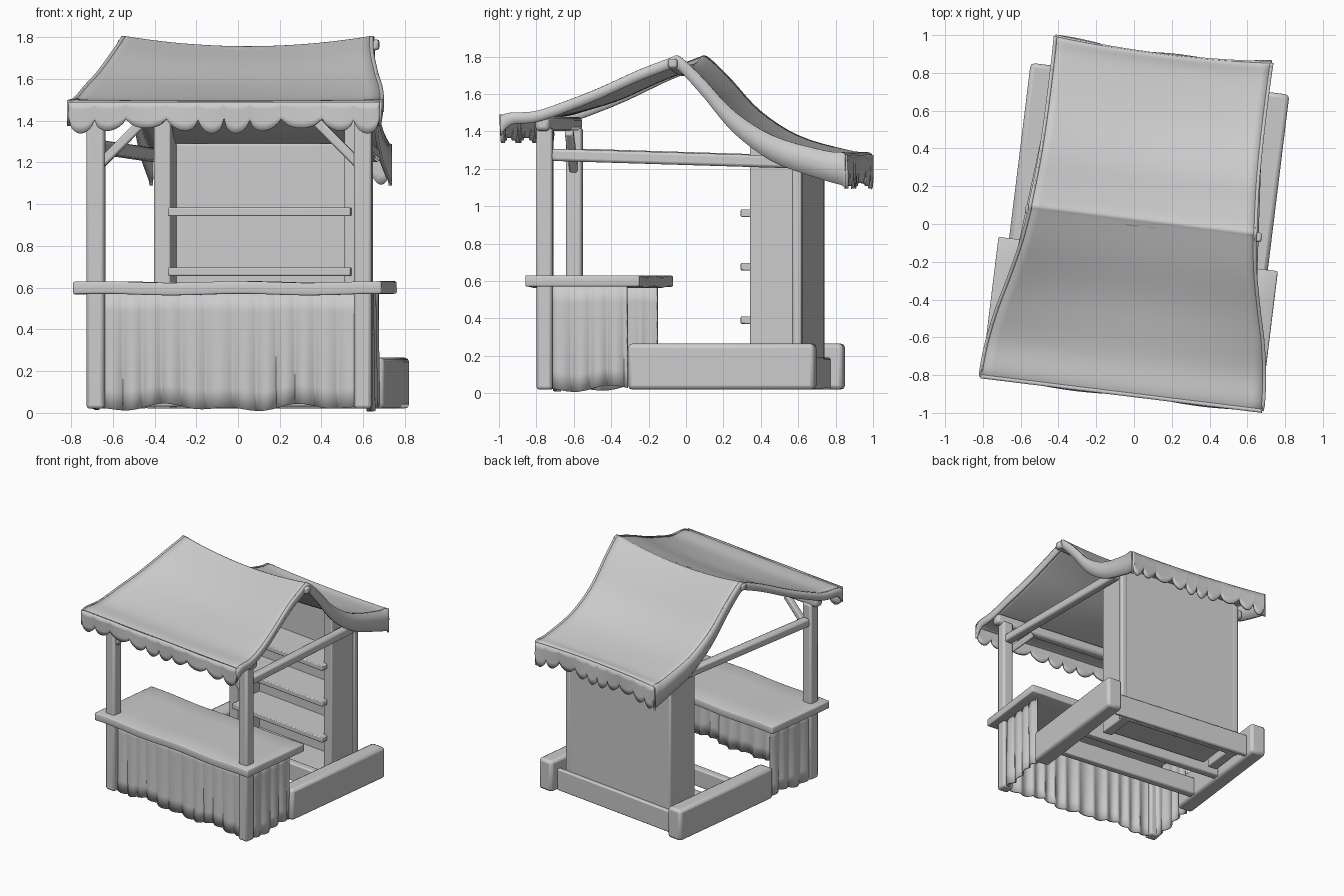
import bpy, bmesh, math
from mathutils import Vector, Matrix

if "Cube" in bpy.data.objects:
    bpy.data.objects.remove(bpy.data.objects["Cube"])

TURN = math.radians(-7)   # the whole stall stands slightly turned
CU = 0.043                # middle of the stall across its width

grey = bpy.data.materials.new("light_grey")
grey.diffuse_color = (0.6, 0.6, 0.6, 1)
grey.use_nodes = True
grey.node_tree.nodes["Principled BSDF"].inputs["Base Color"].default_value = grey.diffuse_color


def finish(name, bm, smooth=40):
    me = bpy.data.meshes.new(name)
    bm.to_mesh(me)
    bm.free()
    me.materials.append(grey)
    ob = bpy.data.objects.new(name, me)
    bpy.context.collection.objects.link(ob)
    ob.rotation_euler.z = TURN
    bpy.ops.object.select_all(action='DESELECT')
    ob.select_set(True)
    bpy.context.view_layer.objects.active = ob
    bpy.ops.object.shade_smooth_by_angle(angle=math.radians(smooth))
    return ob


def bevel(ob, width, segments=2):
    m = ob.modifiers.new("bevel", 'BEVEL')
    m.width, m.segments = width, segments
    return ob


def box(name, lo, hi, edge=0.01):
    lo, hi = Vector(lo), Vector(hi)
    bm = bmesh.new()
    bmesh.ops.create_cube(bm, size=1)
    bmesh.ops.scale(bm, vec=hi - lo, verts=bm.verts)
    bmesh.ops.translate(bm, vec=(lo + hi) / 2, verts=bm.verts)
    return bevel(finish(name, bm), edge)


def bar(name, p, q, w, d, edge=0.015, sag=0):
    """Squared timber running from p to q, bending down by sag in the middle."""
    p, q = Vector(p), Vector(q)
    axis = (q - p).normalized()
    side = axis.cross(Vector((0, 1, 0) if abs(axis.y) < 0.9 else (1, 0, 0))).normalized()
    rot = Matrix((side, axis.cross(side), axis)).transposed().to_4x4()
    bm = bmesh.new()
    bmesh.ops.create_cube(bm, size=1)
    bmesh.ops.scale(bm, vec=(w, d, (q - p).length), verts=bm.verts)
    bmesh.ops.transform(bm, matrix=Matrix.Translation((p + q) / 2) @ rot, verts=bm.verts)
    if sag:
        for k in range(1, 10):
            bmesh.ops.bisect_plane(bm, geom=bm.verts[:] + bm.edges[:] + bm.faces[:],
                                   plane_co=p.lerp(q, k / 10), plane_no=axis)
        for v in bm.verts:
            t = (v.co - p).dot(axis) / (q - p).length
            v.co.z -= sag * 4 * t * (1 - t)
    return bevel(finish(name, bm), edge)


def sheet(name, func, n, m, thick, offset=0):
    """Cloth grid: func(s, t) with s and t from 0 to 1."""
    bm = bmesh.new()
    g = [[bm.verts.new(func(i / n, j / m)) for j in range(m + 1)] for i in range(n + 1)]
    for i in range(n):
        for j in range(m):
            bm.faces.new((g[i][j], g[i + 1][j], g[i + 1][j + 1], g[i][j + 1]))
    ob = finish(name, bm, 60)
    s = ob.modifiers.new("thickness", 'SOLIDIFY')
    s.thickness, s.offset = thick, offset
    return ob


def spline(pts, t):
    """Smooth curve through pts, t from 0 to 1."""
    x = t * (len(pts) - 1)
    k = min(int(x), len(pts) - 2)
    f = x - k
    a, b, c, d = (Vector(pts[max(0, min(len(pts) - 1, k + o))]) for o in (-1, 0, 1, 2))
    return 0.5 * (2 * b + (c - a) * f + (2 * a - 5 * b + 4 * c - d) * f * f
                  + (3 * b - a - 3 * c + d) * f ** 3)


# ---- roof cloth: (depth, height, half width, sag) from front to back
FRONT = [(-0.90, 1.485, 0.75, 0.0), (-0.85, 1.50, 0.752, 0.005), (-0.71, 1.51, 0.74, 0.01),
         (-0.535, 1.57, 0.71, 0.03), (-0.375, 1.635, 0.67, 0.045), (-0.17, 1.73, 0.625, 0.05),
         (0.01, 1.80, 0.60, 0.05)]
BACK = [(0.01, 1.80, 0.60, 0.05), (0.05, 1.798, 0.60, 0.05), (0.17, 1.685, 0.59, 0.05),
        (0.335, 1.51, 0.58, 0.045), (0.55, 1.375, 0.575, 0.03), (0.82, 1.298, 0.575, 0.01),
        (0.92, 1.288, 0.577, 0.0), (0.935, 1.27, 0.577, 0.0)]


def roof(s, t):
    v, z, half, sag = spline(FRONT, t * 2) if t <= 0.5 else spline(BACK, t * 2 - 1)
    x = 2 * s - 1
    if t > 0.8:                       # back hem bows inward
        v -= 0.03 * (1 - x * x) * (t - 0.8) * 5
    return Vector((CU + half * x, v, z - sag * (1 - x * x)))


sheet("roof_cloth", roof, 24, 60, 0.025, -1)


def valance(end, drop, scallops):
    """Hanging edge with uneven lobes split by narrow notches."""
    def f(s, t):
        p = roof(s, end)
        uneven = s + 0.02 * math.sin(2 * math.pi * 2 * s)
        lobe = abs(math.sin(math.pi * scallops * uneven)) ** 0.45
        length = drop * (0.5 + 0.5 * lobe) * (0.93 + 0.09 * math.cos(4 * math.pi * s))
        p.z += 0.005 - t * length
        p.y += 0.006 * t * math.sin(14 * s)
        return p
    return f


sheet("front_valance", valance(0, 0.15, 10), 120, 4, 0.02)
sheet("back_valance", valance(1, 0.18, 10), 120, 4, 0.02)


def side_hem(s_edge):
    def f(s, t):
        p = roof(s_edge, s)
        depth = 0.06 + 0.12 * max(0, min(1, (s - 0.5) * 2.3)) + 0.05 * max(0, 1 - s * 10)
        p.z -= t * depth
        return p
    return f


for side, s in (("left", 0), ("right", 1)):
    sheet(side + "_roof_hem", side_hem(s), 60, 2, 0.018)

# ---- timber frame
bar("ridge_pole", (-0.58, 0.01, 1.765), (0.68, 0.01, 1.765), 0.05, 0.05, 0.012, 0.045)
bar("front_beam", (CU - 0.73, -0.68, 1.44), (CU + 0.73, -0.68, 1.44), 0.075, 0.075, 0.02)
for side, k in (("left", -1), ("right", 1)):
    u = CU + k * 0.645
    bar(side + "_front_post", (u, -0.675, 0.02), (u, -0.675, 1.42), 0.085, 0.085)
    bar(side + "_brace", (u - k * 0.02, -0.675, 1.19), (u - k * 0.23, -0.675, 1.40), 0.045, 0.045, 0.01)
    bar(side + "_side_beam", (u, -0.64, 1.275), (CU + k * 0.53, 0.66, 1.235), 0.065, 0.065)

# ---- counter top, slightly uneven
bm = bmesh.new()
bmesh.ops.create_grid(bm, x_segments=16, y_segments=4, size=1)
for v in bm.verts:
    v.co = Vector((CU - 0.002 + 0.745 * v.co.x, -0.4625 + 0.3075 * v.co.y,
                   0.627 + 0.004 * math.sin(7 * v.co.x + 1)))
top = finish("counter_top", bm)
sol = top.modifiers.new("thickness", 'SOLIDIFY')
sol.thickness, sol.offset = 0.06, -1
bevel(top, 0.008)

# ---- pleated skirt hung around three sides of the counter
L, R, F, B, RAD = CU - 0.66, CU + 0.66, -0.67, -0.23, 0.05
path = [(L, B), (L, F + RAD), (L + RAD, F), (R - RAD, F), (R, F + RAD), (R, B)]
path = [Vector(p) for p in path]
lengths = [(b - a).length for a, b in zip(path, path[1:])]


def skirt(s, t):
    d = s * sum(lengths)
    k = 0
    while k < len(lengths) - 1 and d > lengths[k]:
        d -= lengths[k]
        k += 1
    run = (path[k + 1] - path[k]).normalized()
    p = path[k] + run * d
    fold = abs(math.sin(math.pi * 20 * s + 0.6 * math.sin(20 * s))) - 0.5
    p += Vector((run.y, -run.x)) * fold * (0.008 + 0.018 * t)
    low = 0.025 + 0.02 * math.sin(31 * s) * math.sin(11 * s + 1)
    return Vector((p.x, p.y, 0.58 + (low - 0.58) * t))


sheet("counter_skirt", skirt, 240, 6, 0.012)

# ---- shelf unit: side panels with sloping tops, back wall, shelves
for side, k in (("left", -1), ("right", 1)):
    bm = bmesh.new()
    u0, u1 = CU + k * 0.42, CU + k * 0.5
    prof = [(0.41, 0.02), (0.68, 0.02), (0.68, 1.28), (0.55, 1.33), (0.41, 1.42)]
    f = bm.faces.new([bm.verts.new((u0, v, z)) for v, z in prof])
    ext = bmesh.ops.extrude_face_region(bm, geom=[f])
    bmesh.ops.translate(bm, vec=(u1 - u0, 0, 0),
                        verts=[e for e in ext["geom"] if isinstance(e, bmesh.types.BMVert)])
    bmesh.ops.recalc_face_normals(bm, faces=bm.faces)
    bevel(finish(side + "_shelf_panel", bm), 0.008)
    bar(side + "_back_post", (CU + k * 0.485, 0.665, 0.02), (CU + k * 0.485, 0.665, 1.28), 0.05, 0.05, 0.012)

box("back_wall", (CU - 0.49, 0.65, 0.02), (CU + 0.49, 0.688, 1.29))
for i in range(4):
    z = 0.105 + 0.286 * i
    box("shelf_%d" % (i + 1), (CU - 0.425, 0.355, z - 0.02), (CU + 0.455, 0.66, z + 0.02), 0.006)

# ---- low kerb blocks around the base, with a back plank
for side, k in (("left", -1), ("right", 1)):
    a, b = sorted((CU + k * 0.565, CU + k * 0.69))
    box(side + "_base_block", (a, -0.225, 0.02), (b, 0.78, 0.265), 0.022)
box("back_base_plank", (CU - 0.57, 0.68, 0.02), (CU + 0.57, 0.715, 0.19))
# ---- cross boards between the kerbs
for name, v in (("front_cross_board", -0.05), ("middle_cross_board", 0.27)):
    box(name, (CU - 0.57, v, 0.03), (CU + 0.57, v + 0.06, 0.17))
